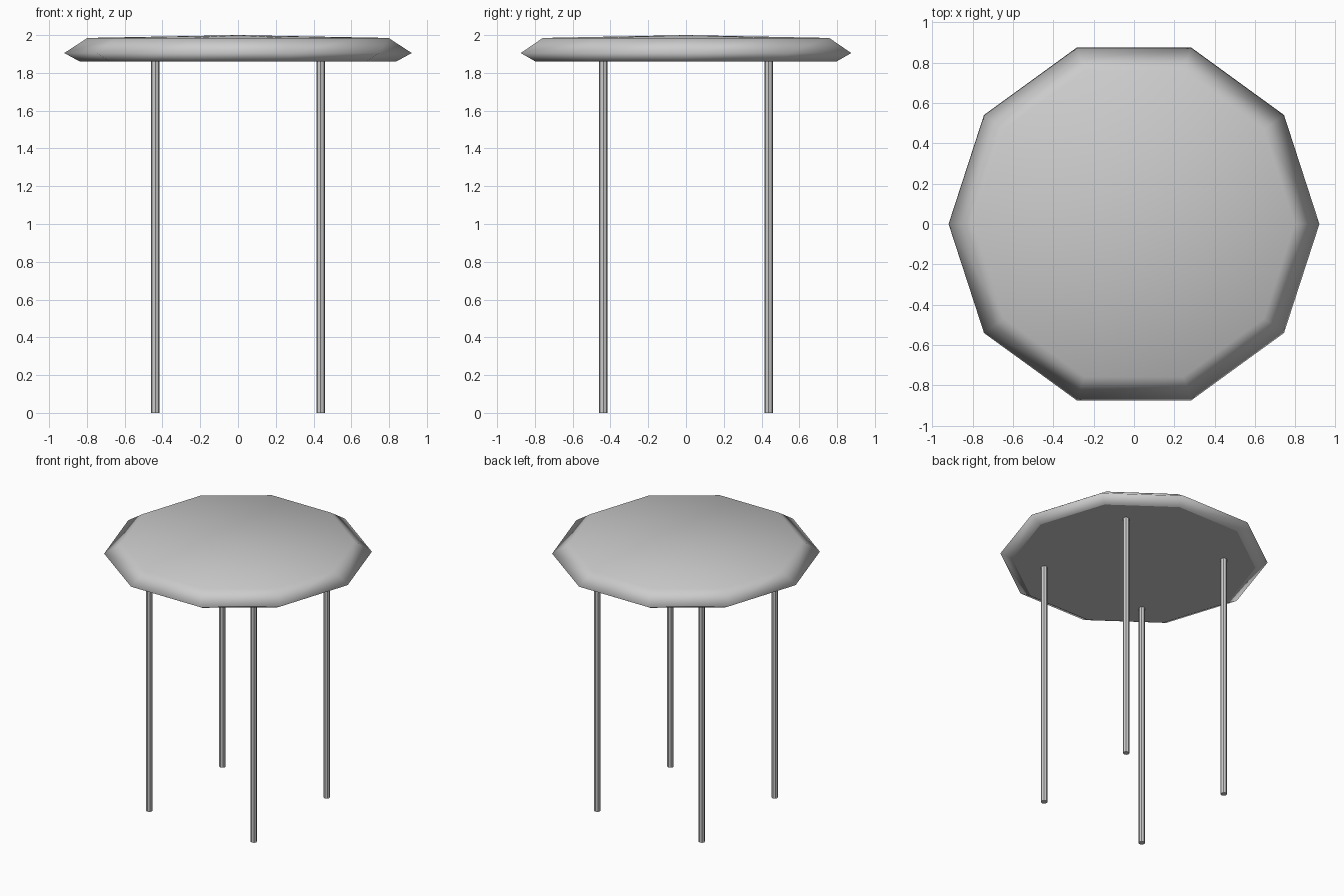
import bpy, bmesh, math

if "Cube" in bpy.data.objects:
    bpy.data.objects.remove(bpy.data.objects["Cube"])

SIDES = 10

# Table top: ten-sided disc built from stacked rings, slightly crowned
bm = bmesh.new()
rings = []
for r, z in [(0.837, 1.86), (0.92, 1.905), (0.797, 1.985)]:
    rings.append([bm.verts.new((r * math.cos(i * math.tau / SIDES),
                                r * math.sin(i * math.tau / SIDES), z))
                  for i in range(SIDES)])
bottom = bm.faces.new(list(reversed(rings[0])))
for low, high in zip(rings, rings[1:]):
    for i in range(SIDES):
        j = (i + 1) % SIDES
        bm.faces.new((low[i], low[j], high[j], high[i]))
crown = bm.verts.new((0, 0, 2.0))
for i in range(SIDES):
    bm.faces.new((rings[2][i], rings[2][(i + 1) % SIDES], crown))
for f in bm.faces:
    f.smooth = f is not bottom
for e in bottom.edges:
    e.smooth = False
mesh = bpy.data.meshes.new("table_top")
bm.to_mesh(mesh)
bm.free()
bpy.context.collection.objects.link(bpy.data.objects.new("table_top", mesh))

# Four thin straight legs
for x, side in ((-0.438, "left"), (0.438, "right")):
    for y, end in ((-0.438, "front"), (0.438, "back")):
        bpy.ops.mesh.primitive_cylinder_add(vertices=8, radius=0.023, depth=1.87,
                                            location=(x, y, 0.935))
        bpy.context.object.name = f"{end}_{side}_leg"
